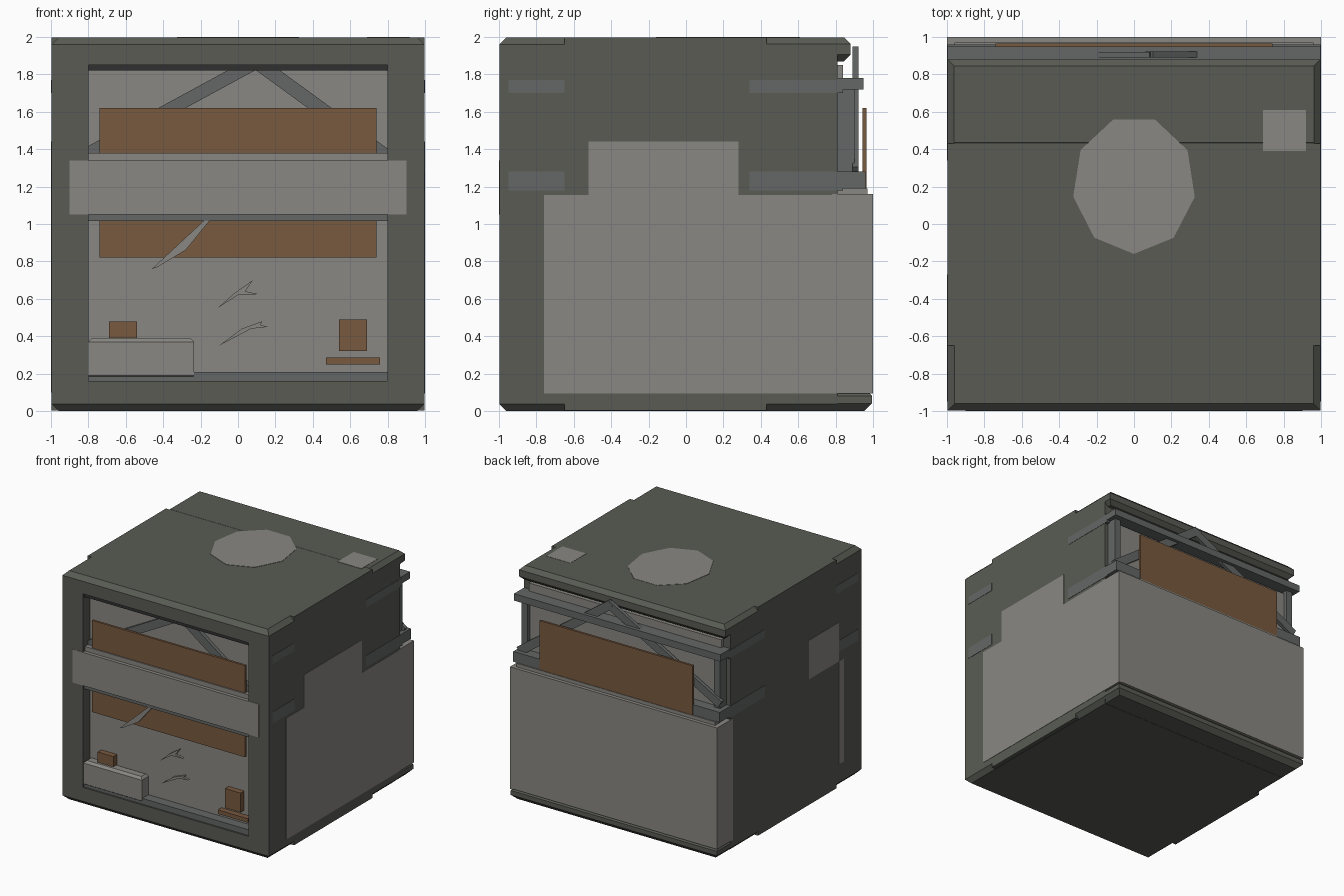
import bpy, bmesh, math
from mathutils import Vector, Matrix

if "Cube" in bpy.data.objects:
    bpy.data.objects.remove(bpy.data.objects["Cube"])


def mat(name, rgb):
    m = bpy.data.materials.new(name)
    m.diffuse_color = (*rgb, 1)
    m.use_nodes = True
    m.node_tree.nodes["Principled BSDF"].inputs["Base Color"].default_value = m.diffuse_color
    return m


DARK = mat("dark_olive", (0.10, 0.105, 0.088))
LIGHT = mat("pale_grey", (0.25, 0.245, 0.225))
STEEL = mat("steel", (0.125, 0.135, 0.13))
WOOD = mat("wood", (0.19, 0.10, 0.05))
BLACK = mat("shadow", (0.03, 0.03, 0.03))


def finish(name, bm, m):
    bmesh.ops.recalc_face_normals(bm, faces=bm.faces)
    me = bpy.data.meshes.new(name)
    bm.to_mesh(me)
    bm.free()
    me.materials.append(m)
    ob = bpy.data.objects.new(name, me)
    bpy.context.collection.objects.link(ob)
    return ob


def box(name, x, y, z, m, bevel=0):
    """Box from ranges; bevel chamfers the horizontal edges only."""
    bm = bmesh.new()
    bmesh.ops.create_cube(bm, size=1)
    for v in bm.verts:
        v.co = [r[0] + (c + 0.5) * (r[1] - r[0]) for c, r in zip(v.co, (x, y, z))]
    if bevel:
        edges = [e for e in bm.edges if abs(e.verts[0].co.z - e.verts[1].co.z) < 1e-4]
        bmesh.ops.bevel(bm, geom=edges, offset=bevel, segments=1, affect='EDGES')
    return finish(name, bm, m)


def brace(name, a, b, y, width, depth, m):
    """Straight bar between two (x, z) points."""
    p, q = Vector((a[0], y, a[1])), Vector((b[0], y, b[1]))
    d = q - p
    bm = bmesh.new()
    bmesh.ops.create_cube(bm, size=1)
    bm.transform(Matrix.Translation((p + q) / 2)
                 @ Matrix.Rotation(-math.atan2(d.z, d.x), 4, 'Y')
                 @ Matrix.Diagonal((d.length, depth, width, 1)))
    return finish(name, bm, m)


def plate(name, pts, offset, m):
    """Thin prism from a 3D outline."""
    bm = bmesh.new()
    f = bm.faces.new([bm.verts.new(p) for p in pts])
    r = bmesh.ops.extrude_face_region(bm, geom=[f])
    bmesh.ops.translate(bm, vec=offset,
                        verts=[g for g in r["geom"] if isinstance(g, bmesh.types.BMVert)])
    return finish(name, bm, m)


W = 0.997

# Main shell with front recess
shell = box("shell", (-W, W), (-0.998, 0.81), (0, 1.997), DARK, 0.038)
cutter = box("recess_cutter", (-0.8, 0.8), (-1.2, -0.88), (0.16, 1.85), DARK)
cutter.hide_render = True
mod = shell.modifiers.new("recess", 'BOOLEAN')
mod.object = cutter
mod.operation = 'DIFFERENCE'
bpy.context.view_layer.objects.active = shell
bpy.ops.object.modifier_apply(modifier=mod.name)
bpy.data.objects.remove(cutter)

# Square-edged middle ring, rear roof lip and base
box("middle_ring", (-W, W), (-0.65, 0.43), (0.002, 1.997), DARK)
box("roof_lip", (-W, W), (0.4, 0.88), (1.87, 1.998), DARK, 0.035)
box("rear_base", (-W, W), (0.5, 0.995), (0.001, 0.12), DARK, 0.04)

# Front recess contents
box("front_wall", (-0.8, 0.8), (-0.9, -0.87), (0.16, 1.84), LIGHT)
box("front_lintel", (-0.8, 0.8), (-0.985, -0.9), (1.82, 1.85), BLACK)
box("front_beam", (-0.9, 0.9), (-1.0, -0.95), (1.05, 1.34), LIGHT)
box("front_ledge", (-0.8, 0.8), (-0.97, -0.88), (1.32, 1.38), LIGHT)
box("front_under_beam", (-0.8, 0.8), (-0.98, -0.88), (1.015, 1.06), STEEL)
box("front_sill", (-0.8, 0.8), (-0.985, -0.88), (0.16, 0.21), STEEL)
box("front_plank_upper", (-0.74, 0.74), (-0.96, -0.94), (1.37, 1.62), WOOD)
box("front_plank_lower", (-0.74, 0.74), (-0.96, -0.94), (0.82, 1.03), WOOD)
box("counter", (-0.8, -0.235), (-0.99, -0.89), (0.17, 0.39), LIGHT, 0.02)
for i, (x, z) in enumerate([((-0.69, -0.54), (0.38, 0.48)), ((0.54, 0.69), (0.32, 0.49)),
                            ((0.47, 0.76), (0.25, 0.285))]):
    box(f"wood_piece_{i}", x, (-0.95, -0.89), z, WOOD)

# Broken shards on the front wall
shards = [[(-0.46, 0.76), (-0.18, 1.02), (-0.15, 1.02), (-0.28, 0.86), (-0.43, 0.77)],
          [(-0.11, 0.55), (-0.02, 0.63), (0.08, 0.70), (0.04, 0.64), (0.11, 0.625), (0.0, 0.62)],
          [(-0.10, 0.35), (0.02, 0.44), (0.13, 0.48), (0.12, 0.46), (0.16, 0.45), (0.07, 0.44)]]
for i, s in enumerate(shards):
    y = -0.975 if i == 0 else -0.92
    plate(f"shard_{i}", [(x, y, z) for x, z in s], (0, 0.02, 0), LIGHT)

# Rear wall, its rails, posts and plank
box("rear_wall", (-0.93, 0.93), (0.79, 0.84), (1.1, 1.85), LIGHT)
box("rear_window_block", (-0.9, 0.9), (0.83, 0.87), (1.2, 1.70), LIGHT)
box("rear_rail_top", (-W, W), (0.8, 0.95), (1.72, 1.78), STEEL)
box("rear_rail_low", (-W, W), (0.8, 0.96), (1.19, 1.28), STEEL)
box("rear_plank", (-0.74, 0.74), (0.945, 0.965), (1.19, 1.62), WOOD)
box("rear_box", (-1, 1), (0.78, 1.0), (0.10, 1.16), LIGHT)
box("rear_box_cap", (-0.96, 0.96), (0.8, 0.97), (1.15, 1.19), LIGHT)
for s in (-1, 1):
    box("rear_post", sorted((s * 0.9, s * 0.96)), (0.8, 0.90), (1.2, 1.75), STEEL)

# Matching gable braces front and rear
for side, y, cap in (("front", -0.915, 0), ("rear", 0.905, 0.04)):
    end = 0.85 if side == "front" else 0.97
    brace(side + "_brace_left", (-end, 1.35 - (end - 0.85) * 0.54 + cap),
          (0.10, 1.866 + cap), y, 0.07, 0.03, STEEL)
    brace(side + "_brace_right", (0.08, 1.88 + cap),
          (end, 1.32 - (end - 0.85) * 0.72 + cap), y, 0.075, 0.032, STEEL)

# Flush panels on the right side
box("right_panel", (0.97, 1.0), (-0.76, 1.0), (0.095, 1.155), LIGHT)
box("right_panel_upper", (0.97, 1.0), (-0.52, 0.28), (1.15, 1.44), LIGHT)
# Flush patches on the left side
box("left_patch", (-1.0, -0.97), (-0.68, -0.27), (1.1, 1.44), LIGHT)
box("left_strip", (-1.0, -0.97), (-0.75, -0.68), (0.2, 1.1), LIGHT)

# Side strap ends
for s in (-1, 1):
    for y in ((-0.95, -0.65), (0.34, 0.84)):
        for z in ((1.70, 1.77), (1.18, 1.28)):
            box("side_strap", sorted((s * 0.97, s * 0.9995)), y, z, STEEL)

# Roof patches
n = 9
plate("roof_disc", [(0.33 * math.cos(2 * math.pi * i / n + 1.22), 0.21 + 0.37 * math.sin(2 * math.pi * i / n + 1.22), 1.99)
                    for i in range(n)], (0, 0, 0.01), LIGHT)
box("roof_square", (0.69, 0.92), (0.39, 0.61), (1.99, 2.0), LIGHT)
